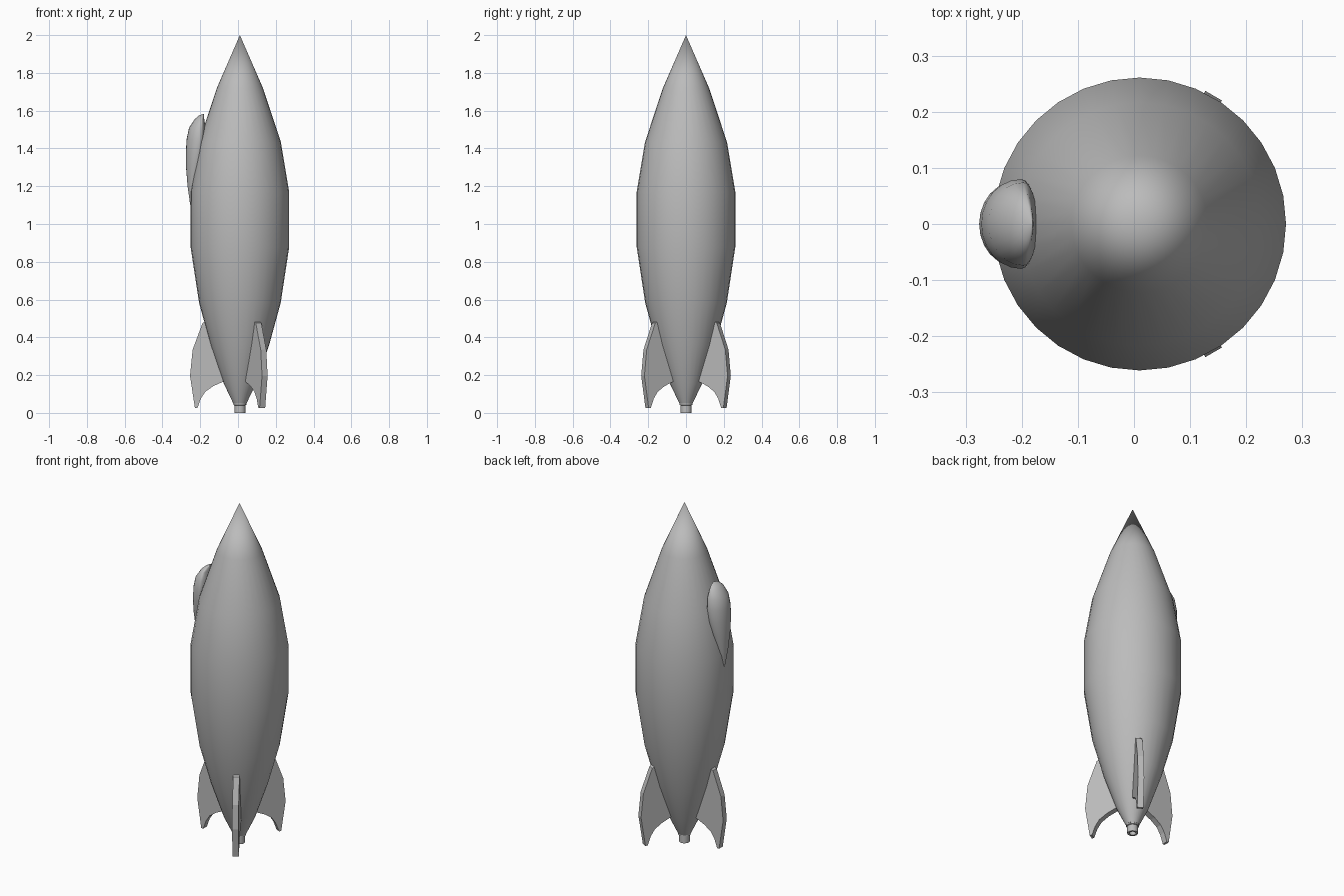
import bpy, bmesh, math
from mathutils import Matrix, Vector

if "Cube" in bpy.data.objects:
    bpy.data.objects.remove(bpy.data.objects["Cube"])

CX = 0.01  # hull axis sits slightly right of centre

grey = bpy.data.materials.new("hull grey")
grey.diffuse_color = (0.5, 0.5, 0.5, 1)
grey.use_nodes = True
grey.node_tree.nodes["Principled BSDF"].inputs["Base Color"].default_value = grey.diffuse_color


def make_object(name, bm, smooth=None):
    bmesh.ops.remove_doubles(bm, verts=bm.verts, dist=1e-5)
    bmesh.ops.recalc_face_normals(bm, faces=bm.faces)
    me = bpy.data.meshes.new(name)
    bm.to_mesh(me)
    bm.free()
    me.materials.append(grey)
    ob = bpy.data.objects.new(name, me)
    bpy.context.collection.objects.link(ob)
    if smooth:
        bpy.ops.object.select_all(action='DESELECT')
        ob.select_set(True)
        bpy.context.view_layer.objects.active = ob
        bpy.ops.object.shade_smooth_by_angle(angle=math.radians(smooth))
    return ob


def lathe(name, profile, steps=32, smooth=35):
    bm = bmesh.new()
    vs = [bm.verts.new((CX + r, 0, z)) for r, z in profile]
    es = [bm.edges.new(p) for p in zip(vs, vs[1:])]
    bmesh.ops.spin(bm, geom=vs + es, cent=(CX, 0, 0), axis=(0, 0, 1),
                   angle=2 * math.pi, steps=steps)
    return make_object(name, bm, smooth)


# Hull and hollow exhaust pipe
lathe("hull", [(0, 2.0), (0.122, 1.72), (0.217, 1.434), (0.261, 1.17),
               (0.261, 0.878), (0.216, 0.582), (0.155, 0.36), (0.085, 0.155),
               (0.035, 0.05), (0, 0.05)])
lathe("exhaust_pipe", [(0, 0.055), (0.034, 0.055), (0.034, 0.042), (0.029, 0.04),
                       (0.029, 0), (0.018, 0), (0.018, 0.03), (0, 0.03)], 16)

# Three swept fins, extruded from one side outline
FIN = [(0.18, 0.487), (0.198, 0.475), (0.25, 0.335), (0.264, 0.196), (0.238, 0.025),
       (0.225, 0.025), (0.207, 0.075), (0.183, 0.112), (0.14, 0.142), (0.087, 0.166),
       (0.06, 0.18), (0.15, 0.487)]
T = 0.034
for i, ang in enumerate((60, 180, 300)):
    bm = bmesh.new()
    face = bm.faces.new([bm.verts.new((r, -T / 2, z)) for r, z in FIN])
    new = bmesh.ops.extrude_face_region(bm, geom=[face])["geom"]
    bmesh.ops.translate(bm, vec=(0, T, 0),
                        verts=[v for v in new if isinstance(v, bmesh.types.BMVert)])
    bm.transform(Matrix.Translation((CX, 0, 0)) @ Matrix.Rotation(math.radians(ang), 4, 'Z'))
    make_object("fin_%d" % (i + 1), bm)

# Teardrop canopy: stations of (z, centre x, depth, half width)
CANOPY = [(1.582, -0.182, 0.003, 0.003), (1.575, -0.187, 0.019, 0.030),
          (1.555, -0.193, 0.036, 0.054), (1.51, -0.197, 0.062, 0.074),
          (1.45, -0.201, 0.071, 0.080), (1.38, -0.210, 0.066, 0.076),
          (1.30, -0.222, 0.053, 0.060), (1.20, -0.238, 0.029, 0.034),
          (1.10, -0.249, 0.004, 0.004)]
N = 24
bm = bmesh.new()
rings = []
for z, cx, d, w in CANOPY:
    rings.append([bm.verts.new((cx + math.cos(a) * (d if math.cos(a) < 0 else d * 0.4),
                                math.sin(a) * w, z))
                  for a in (2 * math.pi * k / N for k in range(N))])
for a, b in zip(rings, rings[1:]):
    for k in range(N):
        bm.faces.new((a[k], a[(k + 1) % N], b[(k + 1) % N], b[k]))
bm.faces.new(rings[0])
bm.faces.new(rings[-1])
make_object("canopy", bm, 60)
